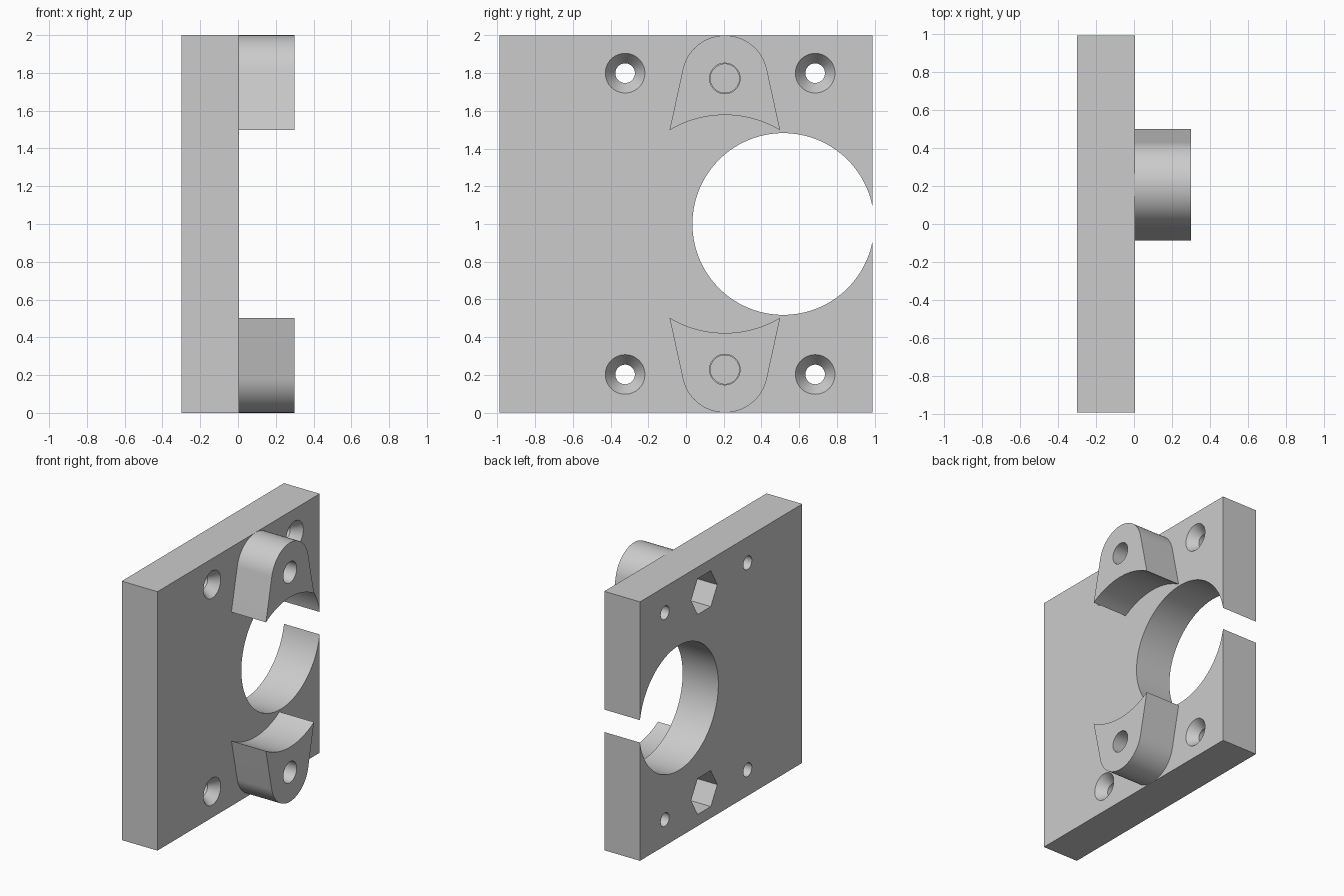
import bpy, bmesh, math

if "Cube" in bpy.data.objects:
    bpy.data.objects.remove(bpy.data.objects["Cube"], do_unlink=True)

BACK, FACE, TIP = -0.3, 0.005, 0.3     # plate back, plate face, lug end along x
LUG_Y, LUG_Z = 0.206, 1.772            # upper lug bolt centre

grey = bpy.data.materials.new("light_grey")
grey.use_nodes = True
grey.diffuse_color = (0.6, 0.6, 0.6, 1)
grey.node_tree.nodes["Principled BSDF"].inputs["Base Color"].default_value = (0.6, 0.6, 0.6, 1)


def loft(name, sections):
    """Solid through (x, [(y, z), ...]) sections, capped at both ends."""
    bm = bmesh.new()
    rings = [[bm.verts.new((x, y, z)) for y, z in pts] for x, pts in sections]
    for a, b in zip(rings, rings[1:]):
        for i in range(len(a)):
            j = (i + 1) % len(a)
            bm.faces.new((a[i], a[j], b[j], b[i]))
    bm.faces.new(rings[0])
    bm.faces.new(rings[-1])
    bmesh.ops.recalc_face_normals(bm, faces=bm.faces)
    mesh = bpy.data.meshes.new(name)
    bm.to_mesh(mesh)
    bm.free()
    mesh.materials.append(grey)
    obj = bpy.data.objects.new(name, mesh)
    bpy.context.collection.objects.link(obj)
    return obj


def arc(y, z, r, start, end, n):
    """Points along an arc in the yz plane, both ends included."""
    angles = [math.radians(start + (end - start) * i / n) for i in range(n + 1)]
    return [(y + r * math.cos(a), z + r * math.sin(a)) for a in angles]


def circle(y, z, r, n=48):
    return arc(y, z, r, 0, 360, n)[:-1]


def cut(obj, cutters):
    """Subtract the cutters and apply the result."""
    for c in cutters:
        mod = obj.modifiers.new("cut", 'BOOLEAN')
        mod.operation, mod.solver, mod.object = 'DIFFERENCE', 'EXACT', c
        bpy.context.view_layer.update()
        mesh = bpy.data.meshes.new_from_object(
            obj.evaluated_get(bpy.context.evaluated_depsgraph_get()))
        obj.modifiers.clear()
        obj.data = mesh
        bpy.data.objects.remove(c, do_unlink=True)


def smooth(obj):
    bpy.ops.object.select_all(action='DESELECT')
    obj.select_set(True)
    bpy.context.view_layer.objects.active = obj
    bpy.ops.object.shade_smooth_by_angle(angle=math.radians(25))


# Mounting plate
outline = [(-0.99, 0), (0.99, 0), (0.99, 2), (-0.99, 2)]
plate = loft("mounting_plate", [(BACK, outline), (FACE, outline)])

# Large bore that breaks through the side edge
bore = circle(0.516, 1.0, 0.482, 128)
cutters = [loft("bore_cutter", [(BACK - 0.1, bore), (FACE + 0.1, bore)])]

# Countersunk screw holes
for y in (-0.323, 0.685):
    for z in (0.202, 1.8):
        small, wide = circle(y, z, 0.052), circle(y, z, 0.105)
        cutters.append(loft("screw_cutter", [
            (BACK - 0.1, small), (FACE - 0.075, small),
            (FACE, wide), (FACE + 0.1, wide)]))

# Hexagonal nut pockets in the back and shallow bolt seats in the face
for z in (LUG_Z, 2 - LUG_Z):
    nut, bolt = circle(LUG_Y, z, 0.16, 6), circle(LUG_Y, z, 0.076)
    cutters.append(loft("nut_cutter", [(BACK - 0.1, nut), (BACK + 0.2, nut)]))
    cutters.append(loft("bolt_cutter", [(FACE - 0.05, bolt), (FACE + 0.1, bolt)]))
cut(plate, cutters)
smooth(plate)

# Lugs: rounded end, flared sides and a concave inner edge, mirrored in height
profile = (arc(LUG_Y, LUG_Z, 0.228, 12, 168, 48)
           + arc(LUG_Y, 1.005, 0.573, 120.8, 59.2, 32))
for name, flip in (("upper_lug", False), ("lower_lug", True)):
    place = lambda pts: [(y, 2 - z if flip else z) for y, z in pts]
    lug = loft(name, [(FACE, place(profile)), (TIP, place(profile))])
    hole = place(circle(LUG_Y, LUG_Z, 0.081))
    cut(lug, [loft("lug_cutter", [(FACE - 0.1, hole), (TIP + 0.1, hole)])])
    smooth(lug)
